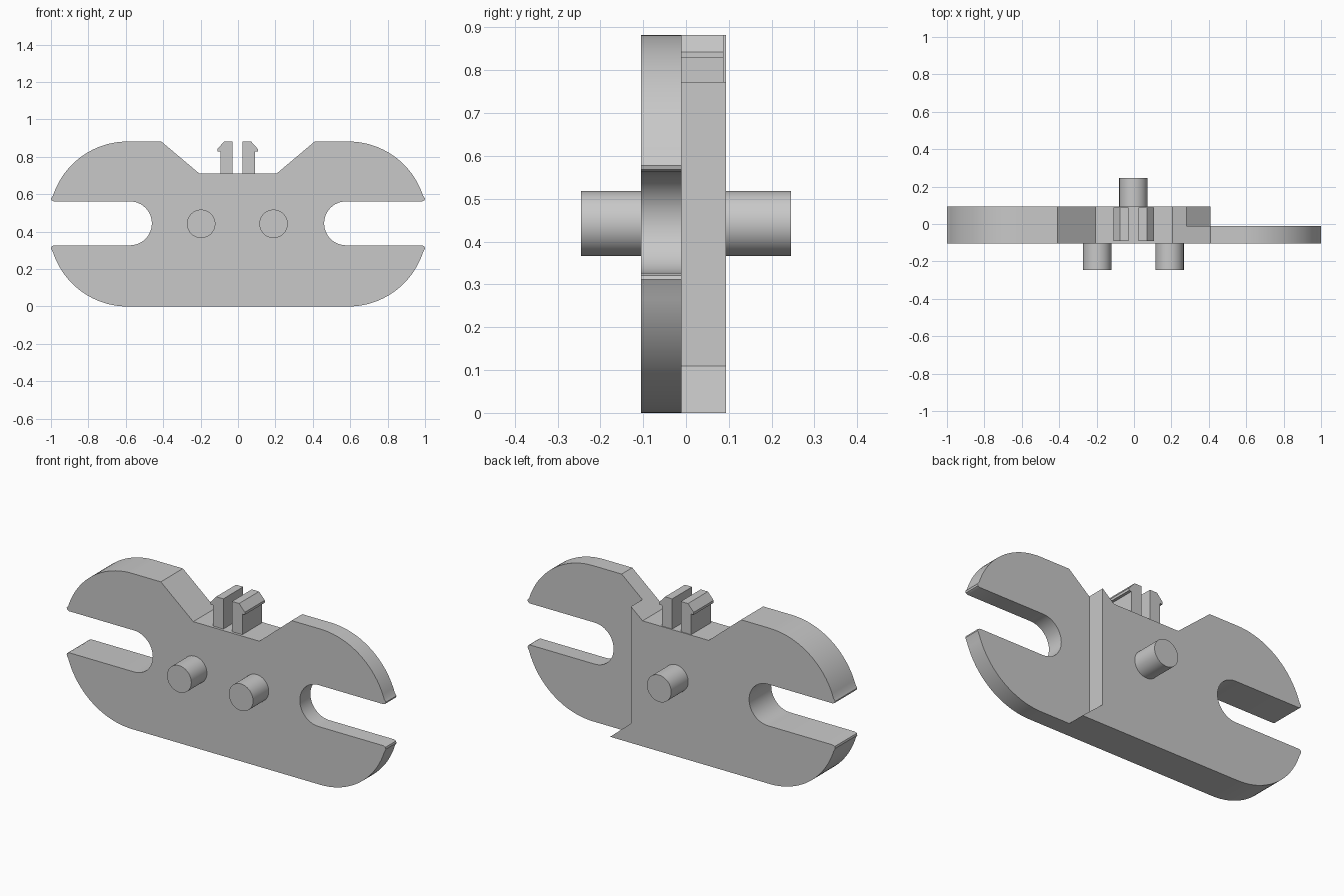
import bpy, bmesh, math

cube = bpy.data.objects.get("Cube")
if cube:
    bpy.data.objects.remove(cube, do_unlink=True)

grey = bpy.data.materials.new("plain grey")
grey.use_nodes = True
colour = (0.58, 0.58, 0.58, 1)
grey.diffuse_color = colour
grey.node_tree.nodes["Principled BSDF"].inputs["Base Color"].default_value = colour


def prism(name, outline, y0, y1):
    """Extrude an (x, z) outline from y0 back to y1."""
    bm = bmesh.new()
    face = bm.faces.new([bm.verts.new((x, y0, z)) for x, z in outline])
    new = bmesh.ops.extrude_face_region(bm, geom=[face])["geom"]
    verts = [v for v in new if isinstance(v, bmesh.types.BMVert)]
    bmesh.ops.translate(bm, verts=verts, vec=(0, y1 - y0, 0))
    bmesh.ops.recalc_face_normals(bm, faces=bm.faces)
    mesh = bpy.data.meshes.new(name)
    bm.to_mesh(mesh)
    bm.free()
    mesh.materials.append(grey)
    obj = bpy.data.objects.new(name, mesh)
    bpy.context.collection.objects.link(obj)
    return obj


def smooth(obj):
    bpy.ops.object.select_all(action='DESELECT')
    obj.select_set(True)
    bpy.context.view_layer.objects.active = obj
    bpy.ops.object.shade_smooth_by_angle(angle=math.radians(30))


def arc(cx, cz, r, a0, a1, n):
    angles = [math.radians(a0 + (a1 - a0) * i / n) for i in range(n + 1)]
    return [(cx + r * math.cos(a), cz + r * math.sin(a)) for a in angles]


# Right-hand half of the outline, from the notch floor round to the base
HEIGHT = 0.882
R = 0.42
TIP = 18
half = [(0.207, 0.711), (0.41, HEIGHT)]
half += arc(0.59, HEIGHT - R, R, 90, TIP, 20)
half += [(1.0, 0.578), (0.997, 0.568), (0.985, 0.562)]
half += arc(0.578, 0.4445, 0.1175, 90, 270, 24)
half += [(0.985, 0.327), (0.997, 0.321), (1.0, 0.311)]
half += arc(0.59, R, R, -TIP, -90, 20)
outline = half + [(-x, z) for x, z in reversed(half)]
FRONT, STEP, BACK = -0.105, -0.01, 0.093
body = prism("body_plate", outline, FRONT, BACK)

# Step that thins one arm from behind, with a sloping toe at the base
cutter = prism("step_cutter", [(0.28, 1.1), (0.28, 0.11), (0.528, -0.1),
                               (1.2, -0.1), (1.2, 1.1)], STEP, 0.3)
cutter.hide_render = True
cut = body.modifiers.new("step", 'BOOLEAN')
cut.object = cutter
cut.operation = 'DIFFERENCE'
cut.solver = 'EXACT'
bpy.context.view_layer.objects.active = body
bpy.ops.object.modifier_apply(modifier=cut.name)
bpy.data.objects.remove(cutter, do_unlink=True)
smooth(body)

# Round pegs, two in front and one behind
PEG = 0.076
for name, x, y0, y1 in (("front_peg_right", -0.197, -0.245, FRONT + 0.01),
                        ("front_peg_left", 0.19, -0.245, FRONT + 0.01),
                        ("back_peg", -0.003, BACK - 0.01, 0.245)):
    smooth(prism(name, arc(x, 0.442, PEG, 0, 352.5, 47), y0, y1))

# Pair of hooked clip prongs standing in the notch
prong = [(0.027, 0.70), (0.092, 0.70), (0.092, 0.828), (0.108, 0.828),
         (0.108, 0.842), (0.072, HEIGHT), (0.027, HEIGHT)]
for name, side in (("clip_prong_left", 1), ("clip_prong_right", -1)):
    prism(name, [(side * x - 0.002, z) for x, z in prong], -0.09, 0.088)
